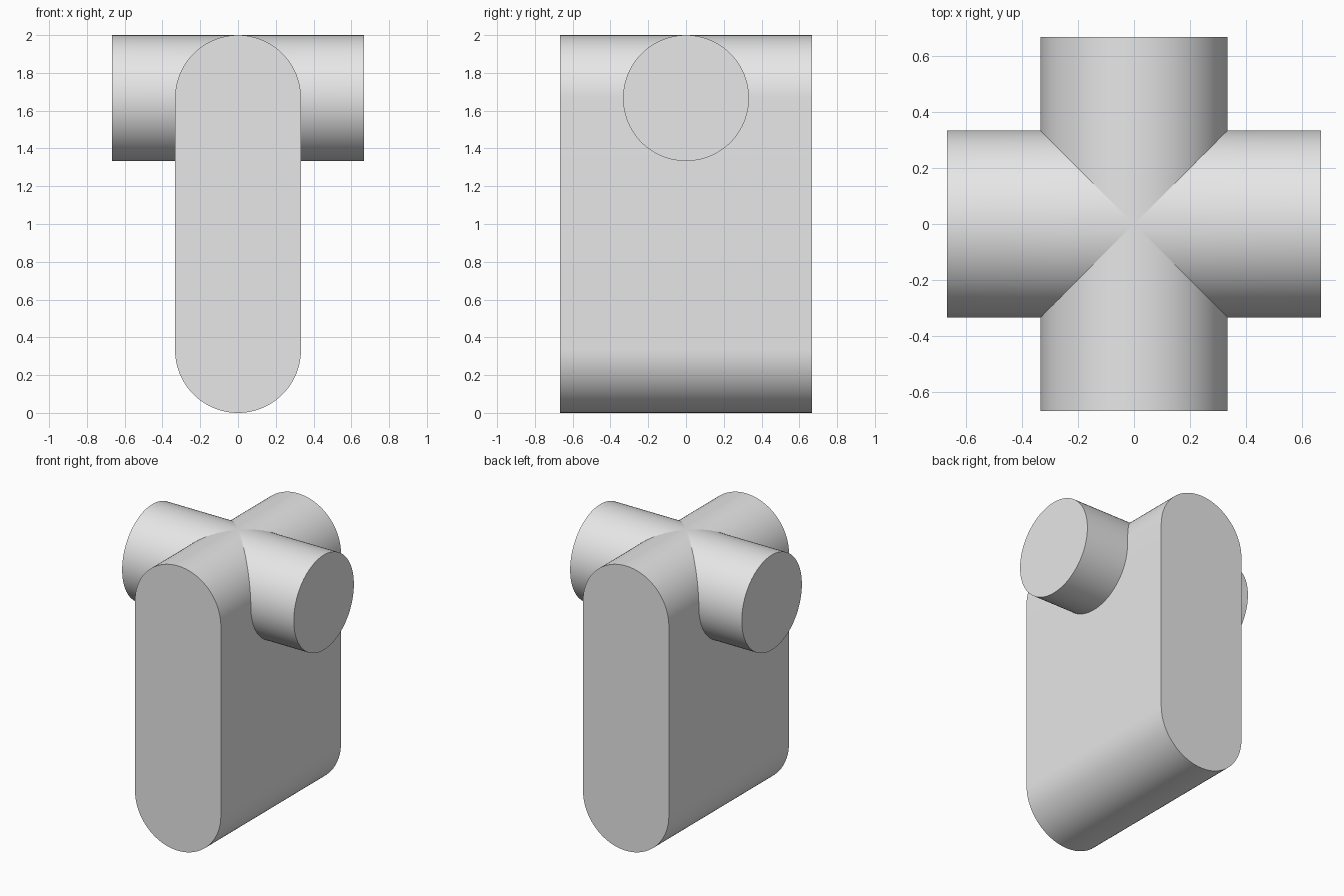
import bpy
import math

R = 1 / 3          # radius of all round parts
AXLE_Z = 2 - R     # height of the crossing axes
HALF = 2 * R       # half length along x and y
HALF_STEPS = 48    # segments per half circle

cube = bpy.data.objects.get("Cube")
if cube:
    bpy.data.objects.remove(cube, do_unlink=True)

grey = bpy.data.materials.new("plain grey")
grey.use_nodes = True
grey.diffuse_color = (0.8, 0.8, 0.8, 1)
grey.node_tree.nodes["Principled BSDF"].inputs["Base Color"].default_value = (0.8, 0.8, 0.8, 1)


def loft(name, start, end):
    """Join two matching closed rings with side faces and cap both ends."""
    n = len(start)
    faces = [(i, (i + 1) % n, n + (i + 1) % n, n + i) for i in range(n)]
    faces += [tuple(reversed(range(n))), tuple(range(n, 2 * n))]
    mesh = bpy.data.meshes.new(name)
    mesh.from_pydata(start + end, [], faces)
    mesh.materials.append(grey)
    obj = bpy.data.objects.new(name, mesh)
    bpy.context.collection.objects.link(obj)
    bpy.ops.object.select_all(action="DESELECT")
    obj.select_set(True)
    bpy.context.view_layer.objects.active = obj
    # Consistent outward normals, then smooth rounds with sharp rims
    bpy.ops.object.mode_set(mode="EDIT")
    bpy.ops.mesh.select_all(action="SELECT")
    bpy.ops.mesh.normals_make_consistent(inside=False)
    bpy.ops.object.mode_set(mode="OBJECT")
    bpy.ops.object.shade_smooth_by_angle(angle=math.radians(30))
    return obj


def arc(first, last):
    return [(R * math.cos(k * math.pi / HALF_STEPS), R * math.sin(k * math.pi / HALF_STEPS))
            for k in range(first, last)]


# Body: slab with fully rounded top and bottom, running front to back
profile = [(x, AXLE_Z + z) for x, z in arc(0, HALF_STEPS + 1)]
profile += [(x, R + z) for x, z in arc(HALF_STEPS, 2 * HALF_STEPS + 1)]
loft("body", [(x, -HALF, z) for x, z in profile], [(x, HALF, z) for x, z in profile])

# Side arms: round stubs, mitred over the body's rounded top and butted on its sides
circle = arc(0, 2 * HALF_STEPS)
for name, side in (("left_arm", 1), ("right_arm", -1)):
    inner = [(side * (abs(y) if z > 0 else R), y, AXLE_Z + z) for y, z in circle]
    outer = [(side * HALF, y, AXLE_Z + z) for y, z in circle]
    loft(name, inner, outer)
